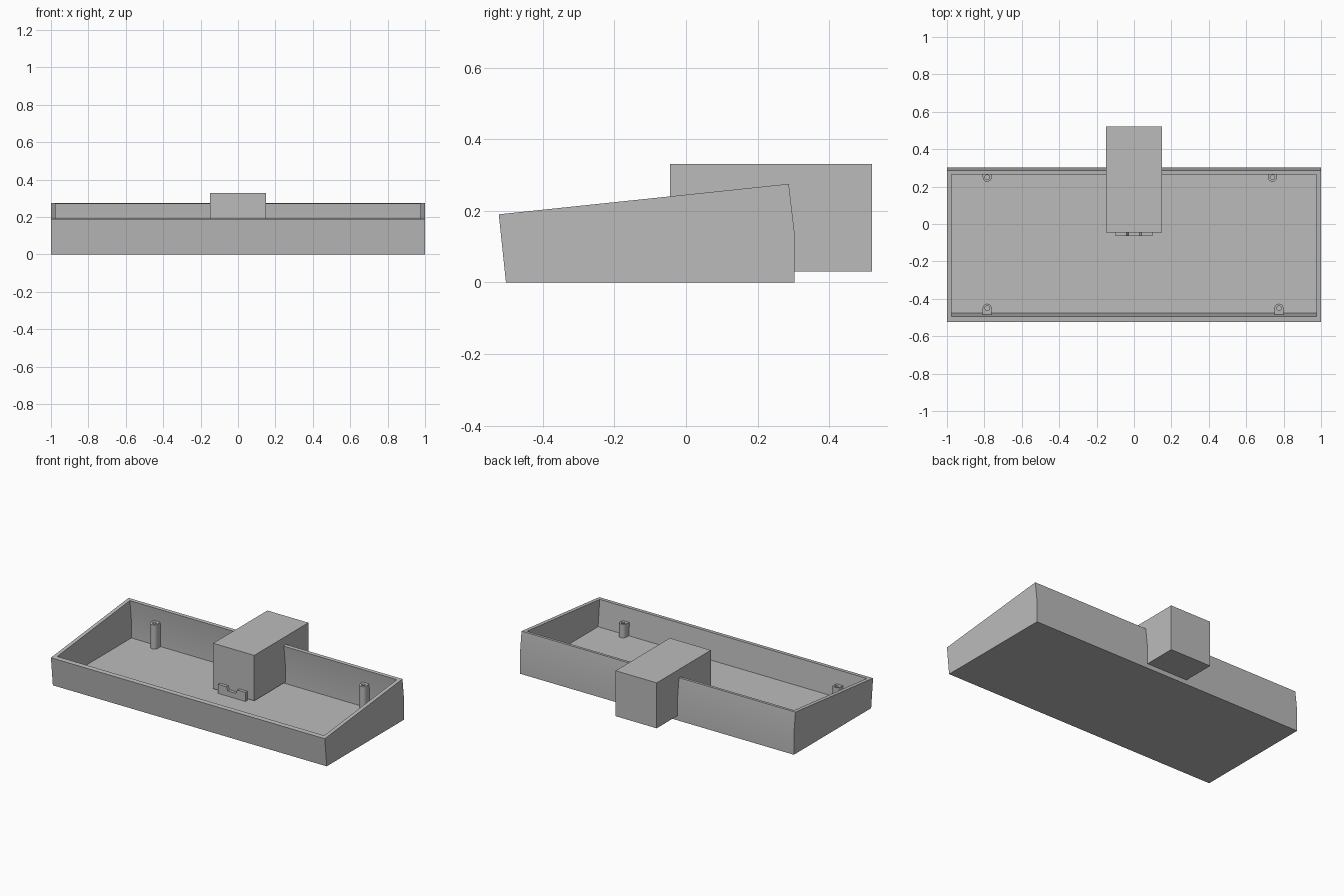
import bpy, bmesh, math
from mathutils import Vector

if "Cube" in bpy.data.objects:
    bpy.data.objects.remove(bpy.data.objects["Cube"])

grey = bpy.data.materials.new("plain grey")
grey.diffuse_color = (0.5, 0.5, 0.5, 1)
grey.use_nodes = True
grey.node_tree.nodes["Principled BSDF"].inputs["Base Color"].default_value = grey.diffuse_color


def extrude(name, outline, offset):
    """Solid made by sweeping a closed 3D outline along an offset."""
    bm = bmesh.new()
    face = bm.faces.new([bm.verts.new(p) for p in outline])
    new = bmesh.ops.extrude_face_region(bm, geom=[face])["geom"]
    moved = [v for v in new if isinstance(v, bmesh.types.BMVert)]
    bmesh.ops.translate(bm, verts=moved, vec=Vector(offset))
    bmesh.ops.recalc_face_normals(bm, faces=bm.faces)
    mesh = bpy.data.meshes.new(name)
    bm.to_mesh(mesh)
    bm.free()
    mesh.materials.append(grey)
    obj = bpy.data.objects.new(name, mesh)
    bpy.context.collection.objects.link(obj)
    return obj


def cut(obj, cutter):
    """Subtract the cutter for good and remove it."""
    mod = obj.modifiers.new("cut", "BOOLEAN")
    mod.operation, mod.solver, mod.object = "DIFFERENCE", "EXACT", cutter
    bpy.context.view_layer.objects.active = obj
    bpy.ops.object.modifier_apply(modifier=mod.name)
    bpy.data.objects.remove(cutter)


def side_profile(name, points, half_width):
    return extrude(name, [(-half_width, y, z) for y, z in points],
                   (2 * half_width, 0, 0))


# Open sloping tray: outer wedge minus inner wedge
tray = side_profile("tray", [(-0.503, 0), (0.303, 0), (0.303, 0.14),
                             (0.287, 0.275), (-0.523, 0.19)], 1.0)
hollow = side_profile("tray_hollow", [(-0.475, 0.02), (0.28, 0.02), (0.28, 0.14),
                                      (0.25, 0.40), (-0.515, 0.40)], 0.975)
cut(tray, hollow)
tray.select_set(True)
bpy.context.view_layer.objects.active = tray
bpy.ops.object.shade_smooth_by_angle(angle=math.radians(20))
tray.select_set(False)

# Block passing through the back wall
side_profile("connector_block", [(-0.045, 0.03), (0.52, 0.03),
                                 (0.52, 0.33), (-0.045, 0.33)], 0.15)

# Notched stop plate in front of the block
stop = [(-0.1, 0.015), (0.1, 0.015), (0.1, 0.08), (0.04, 0.08), (0.03, 0.055),
        (-0.03, 0.055), (-0.04, 0.08), (-0.1, 0.08)]
extrude("stop_plate", [(x, -0.065, z) for x, z in stop], (0, 0.022, 0))


def screw_post(name, x, y, wall_y):
    """Round post joined to the wall, sloped top and screw hole."""
    r, base = 0.024, 0.015
    side = 1 if wall_y > y else -1
    arc = [(x + r * math.cos(a), y - side * r * math.sin(a))
           for a in (math.pi * i / 12 for i in range(13))]
    outline = arc + [(x - r, wall_y), (x + r, wall_y)]
    post = extrude(name, [(px, py, base) for px, py in outline], (0, 0, 0.1))
    for v in post.data.vertices:
        if v.co.z > 0.1:
            v.co.z = 0.155 + 0.105 * v.co.y
    ring = [(x + 0.012 * math.cos(a), y + 0.012 * math.sin(a), 0.05)
            for a in (math.tau * i / 16 for i in range(16))]
    cut(post, extrude("screw_hole", ring, (0, 0, 0.3)))


screw_post("back_left_post", -0.785, 0.25, 0.284)
screw_post("back_right_post", 0.74, 0.25, 0.284)
screw_post("front_left_post", -0.785, -0.45, -0.49)
screw_post("front_right_post", 0.775, -0.45, -0.49)
